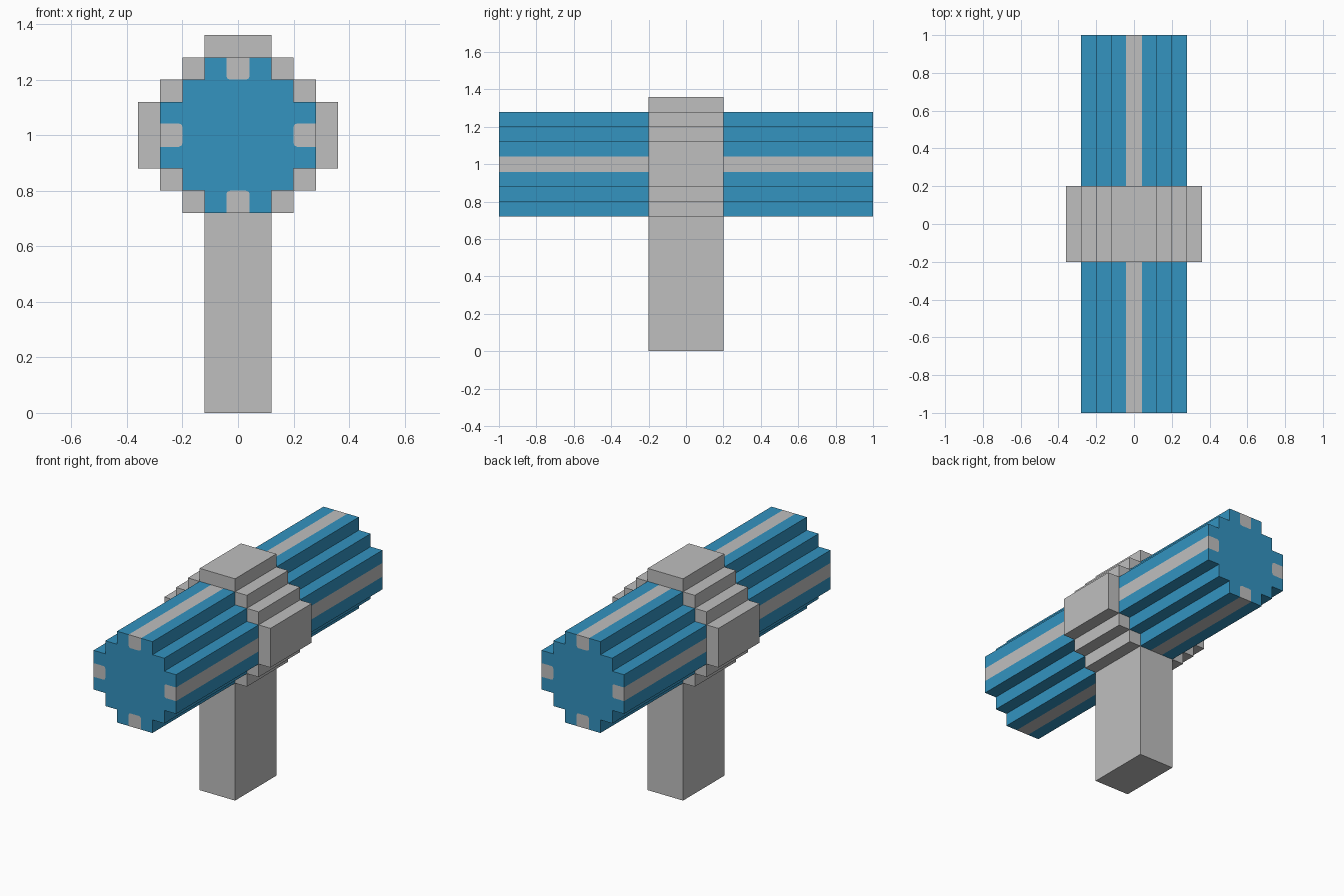
import bpy
import bmesh

cube = bpy.data.objects.get("Cube")
if cube:
    bpy.data.objects.remove(cube, do_unlink=True)


def make_material(name, rgb):
    mat = bpy.data.materials.new(name)
    mat.use_nodes = True
    color = (*rgb, 1.0)
    mat.diffuse_color = color
    bsdf = next(n for n in mat.node_tree.nodes if n.type == 'BSDF_PRINCIPLED')
    bsdf.inputs["Base Color"].default_value = color
    return mat


GREY = make_material("light_grey", (0.52, 0.52, 0.52))
BLUE = make_material("blue", (0.033, 0.292, 0.527))
AXIS_Z = 1.0   # height of the head's long axis


def turn(points, quarter):
    """Rotate 2D points by a number of quarter turns."""
    for _ in range(quarter):
        points = [(-b, a) for a, b in points]
    return points


def prism(name, regions, half_length, z, materials):
    """Extrude adjoining (points, material index) regions along y; open edges get side walls."""
    bm = bmesh.new()
    cache = {}

    def vert(p, y):
        key = (round(p[0], 4), round(p[1], 4), y)
        if key not in cache:
            cache[key] = bm.verts.new((key[0], y, key[1] + z))
        return cache[key]

    walls = {}
    for points, index in regions:
        for y in (-half_length, half_length):
            bm.faces.new([vert(p, y) for p in points]).material_index = index
        for p, q in zip(points, points[1:] + points[:1]):
            ends = [vert(p, -half_length), vert(q, -half_length),
                    vert(q, half_length), vert(p, half_length)]
            walls.setdefault(frozenset(ends), []).append((ends, index))
    for uses in walls.values():
        if len(uses) == 1:
            ends, index = uses[0]
            bm.faces.new(ends).material_index = index
    bmesh.ops.recalc_face_normals(bm, faces=bm.faces)

    mesh = bpy.data.meshes.new(name)
    bm.to_mesh(mesh)
    bm.free()
    for mat in materials:
        mesh.materials.append(mat)
    obj = bpy.data.objects.new(name, mesh)
    bpy.context.collection.objects.link(obj)
    return obj


# Handle
prism("handle", [([(-0.12, 0), (0.12, 0), (0.12, 0.72), (-0.12, 0.72)], 0)],
      0.2, 0.0, [GREY])

# Stepped collar, open at the bottom step where the handle meets it
step = [(0.36, 0.12), (0.28, 0.12), (0.28, 0.20), (0.20, 0.20),
        (0.20, 0.28), (0.12, 0.28), (0.12, 0.36)]
collar = [p for k in range(4) for p in turn(step, k) if p[1] > -0.3]
prism("collar", [(collar, 0)], 0.2, AXIS_Z, [GREY])

# Stepped head with a grey stripe along the middle of each of its four sides
S = 0.042      # half width of a stripe
inner = [(0.213, S), (0.203, S - 0.004), (0.20, S - 0.014)]
patch_half = [(0.28, S)] + inner
mirrored = [(a, -b) for a, b in reversed(patch_half)]
patch = patch_half + mirrored
quadrant = ([(0.20, S - 0.014), (0.203, S - 0.004), (0.213, S), (0.28, S),
             (0.28, 0.12), (0.20, 0.12), (0.20, 0.20), (0.12, 0.20), (0.12, 0.28)]
            + turn(mirrored[::-1], 1))
body = [p for k in range(4) for p in turn(quadrant, k)]
stripes = [(turn(patch, k), 1) for k in range(4)]
prism("hammer_head", [(body, 0)] + stripes, 1.0, AXIS_Z, [BLUE, GREY])
